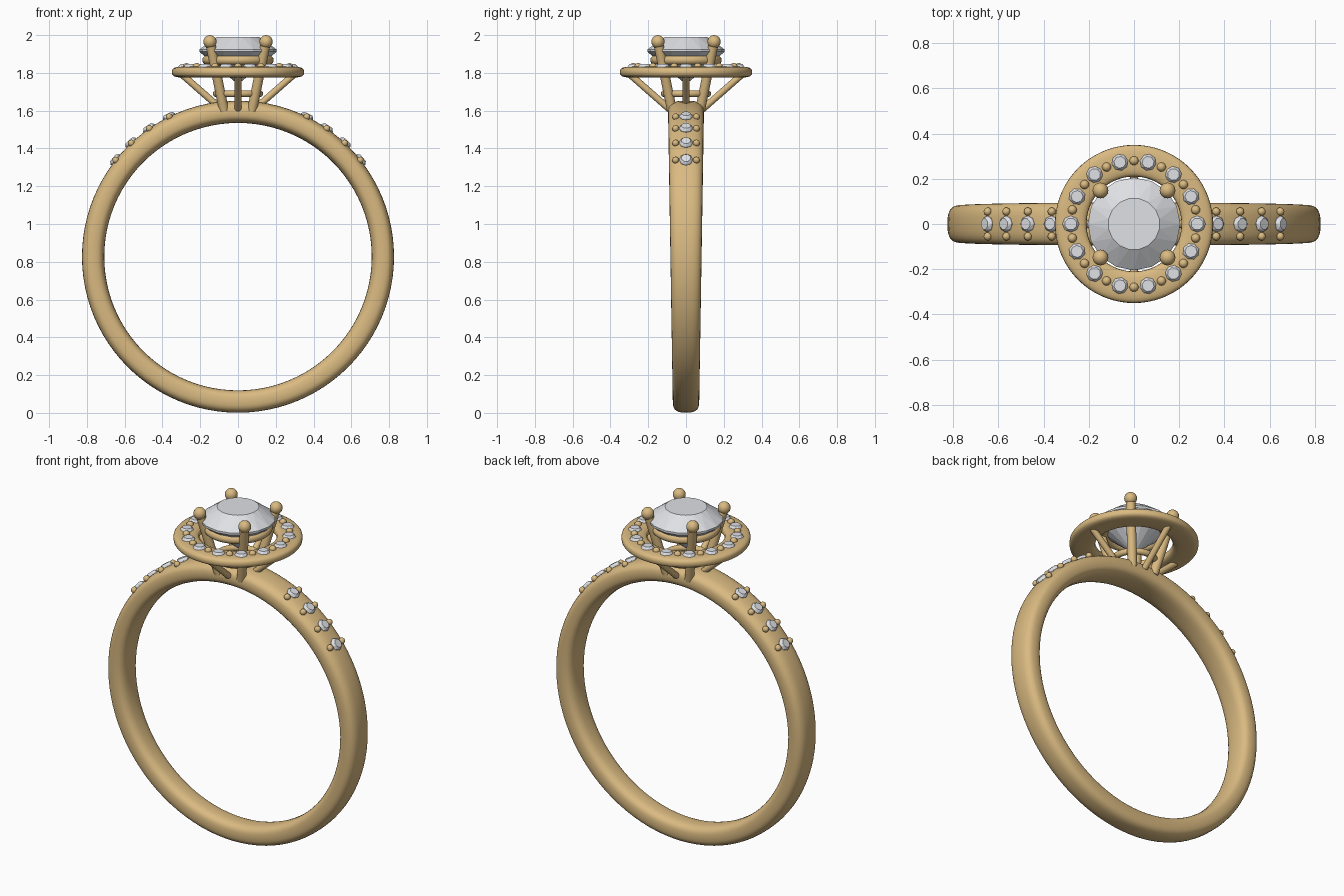
import bpy, bmesh
from math import sin, cos, pi, radians
from mathutils import Vector, Matrix

if "Cube" in bpy.data.objects:
    bpy.data.objects.remove(bpy.data.objects["Cube"])


def material(name, rgb):
    m = bpy.data.materials.new(name)
    m.use_nodes = True
    m.diffuse_color = (*rgb, 1)
    m.node_tree.nodes["Principled BSDF"].inputs["Base Color"].default_value = (*rgb, 1)
    return m


GOLD = material("warm gold", (0.70, 0.49, 0.22))
STONE = material("clear stone", (0.74, 0.75, 0.78))
CENTRE = 0.827   # height of the band centre


def make(name, bm, mat, smooth=True):
    bmesh.ops.recalc_face_normals(bm, faces=bm.faces)
    me = bpy.data.meshes.new(name)
    bm.to_mesh(me)
    bm.free()
    me.materials.append(mat)
    ob = bpy.data.objects.new(name, me)
    bpy.context.collection.objects.link(ob)
    if smooth:
        bpy.ops.object.select_all(action='DESELECT')
        ob.select_set(True)
        bpy.context.view_layer.objects.active = ob
        bpy.ops.object.shade_smooth_by_angle(angle=radians(40))
    return ob


def superellipse(half_w, half_h, power, n):
    """Rounded closed outline as (u, v) pairs."""
    def bend(c):
        return (1 if c >= 0 else -1) * abs(c) ** (2 / power)
    return [(half_w * bend(cos(2 * pi * i / n)), half_h * bend(sin(2 * pi * i / n)))
            for i in range(n)]


def loop_rings(bm, rings):
    """Joins closed rings of points into a closed tube."""
    vs = [[bm.verts.new(p) for p in r] for r in rings]
    n = len(vs[0])
    for a, b in zip(vs, vs[1:] + vs[:1]):
        for i in range(n):
            bm.faces.new((a[i], a[(i + 1) % n], b[(i + 1) % n], b[i]))


def round_ring(name, radius, z, half_w, half_h, power=2, n=20, seg=72):
    """Horizontal ring with a rounded section."""
    bm = bmesh.new()
    sec = superellipse(half_w, half_h, power, n)
    loop_rings(bm, [[((radius + u) * cos(a), (radius + u) * sin(a), z + v) for u, v in sec]
                    for a in (2 * pi * k / seg for k in range(seg))])
    return make(name, bm, GOLD)


def gem(name, radius, crown, depth, table, sides, girdle, matrix):
    """Faceted stone: table, crown, thin girdle and pointed pavilion."""
    bm = bmesh.new()

    def ring(r, z, shift=0.0):
        return [bm.verts.new((r * cos(2 * pi * (i + shift) / sides),
                              r * sin(2 * pi * (i + shift) / sides), z)) for i in range(sides)]
    top = ring(radius * table, crown, 0.5)
    upper, lower = ring(radius, 0), ring(radius, -girdle)
    tip = bm.verts.new((0, 0, -depth))
    bm.faces.new(top)
    for i in range(sides):
        j = (i + 1) % sides
        bm.faces.new((top[i], upper[i], upper[j]))
        bm.faces.new((top[i], upper[j], top[j]))
        bm.faces.new((upper[i], lower[i], lower[j], upper[j]))
        bm.faces.new((lower[i], tip, lower[j]))
    bmesh.ops.transform(bm, matrix=matrix, verts=bm.verts)
    return make(name, bm, STONE, False)


def bead(name, position, radius):
    bm = bmesh.new()
    bmesh.ops.create_uvsphere(bm, u_segments=16, v_segments=10, radius=radius,
                              matrix=Matrix.Translation(position))
    return make(name, bm, GOLD)


def rod(name, start, end, radius):
    """Straight round bar between two points."""
    a, b = Vector(start), Vector(end)
    turn = (b - a).to_track_quat('Z', 'Y').to_matrix().to_4x4()
    bm = bmesh.new()
    bmesh.ops.create_cone(bm, cap_ends=True, segments=16, radius1=radius, radius2=radius,
                          depth=(b - a).length,
                          matrix=Matrix.Translation((a + b) / 2) @ turn)
    return make(name, bm, GOLD)


# Band, widening from bottom to top
bm = bmesh.new()
rings = []
for k in range(96):
    a = 2 * pi * k / 96
    half = 0.0825 + 0.0125 * cos(a)
    rings.append([((0.767 + v) * sin(a), u, CENTRE + (0.767 + v) * cos(a))
                  for u, v in superellipse(half, 0.059, 2.8, 28)])
loop_rings(bm, rings)
make("band", bm, GOLD)

# Halo plate and the two rings that hold the basket
round_ring("halo", 0.28, 1.804, 0.07, 0.029, power=3, n=24)
round_ring("upper_basket_ring", 0.165, 1.868, 0.024, 0.024)
round_ring("lower_basket_ring", 0.115, 1.69, 0.018, 0.018)

# Centre stone
gem("centre_stone", 0.205, 0.066, 0.185, 0.56, 16, 0.012, Matrix.Translation((0, 0, 1.924)))

# Four prongs on the diagonals, four struts on the axes
for k in range(4):
    c, s = cos(pi / 4 + k * pi / 2), sin(pi / 4 + k * pi / 2)
    rod(f"prong_{k + 1}", (0.105 * c, 0.105 * s, 1.60), (0.21 * c, 0.21 * s, 1.965), 0.026)
    bead(f"prong_tip_{k + 1}", (0.21 * c, 0.21 * s, 1.965), 0.035)
    c, s = round(cos(k * pi / 2)), round(sin(k * pi / 2))
    rod(f"halo_strut_{k + 1}", (0.09 * c, 0.09 * s, 1.61), (0.295 * c, 0.295 * s, 1.79), 0.018)

# Halo stones with beads between them
for k in range(14):
    a = 2 * pi * k / 14
    seat = Matrix.Translation((0.28 * cos(a), 0.28 * sin(a), 1.832)) @ Matrix.Rotation(a, 4, 'Z')
    gem(f"halo_stone_{k + 1}", 0.037, 0.014, 0.03, 0.72, 8, 0.006, seat)
    b = a + pi / 14
    bead(f"halo_bead_{k + 1}", (0.28 * cos(b), 0.28 * sin(b), 1.832), 0.02)

# Shoulder stones, each with a bead on either side
for side, label in ((1, "left"), (-1, "right")):
    for k in range(4):
        a = side * radians(26.2 + 8.5 * k)
        spin = Matrix.Translation((0, 0, CENTRE)) @ Matrix.Rotation(a, 4, 'Y')
        gem(f"{label}_shoulder_stone_{k + 1}", 0.036, 0.014, 0.03, 0.7, 8, 0.006,
            spin @ Matrix.Translation((0, 0, 0.83)))
        for y in (-0.055, 0.055):
            bead(f"{label}_shoulder_bead_{k + 1}", spin @ Vector((0, y, 0.825)), 0.018)
